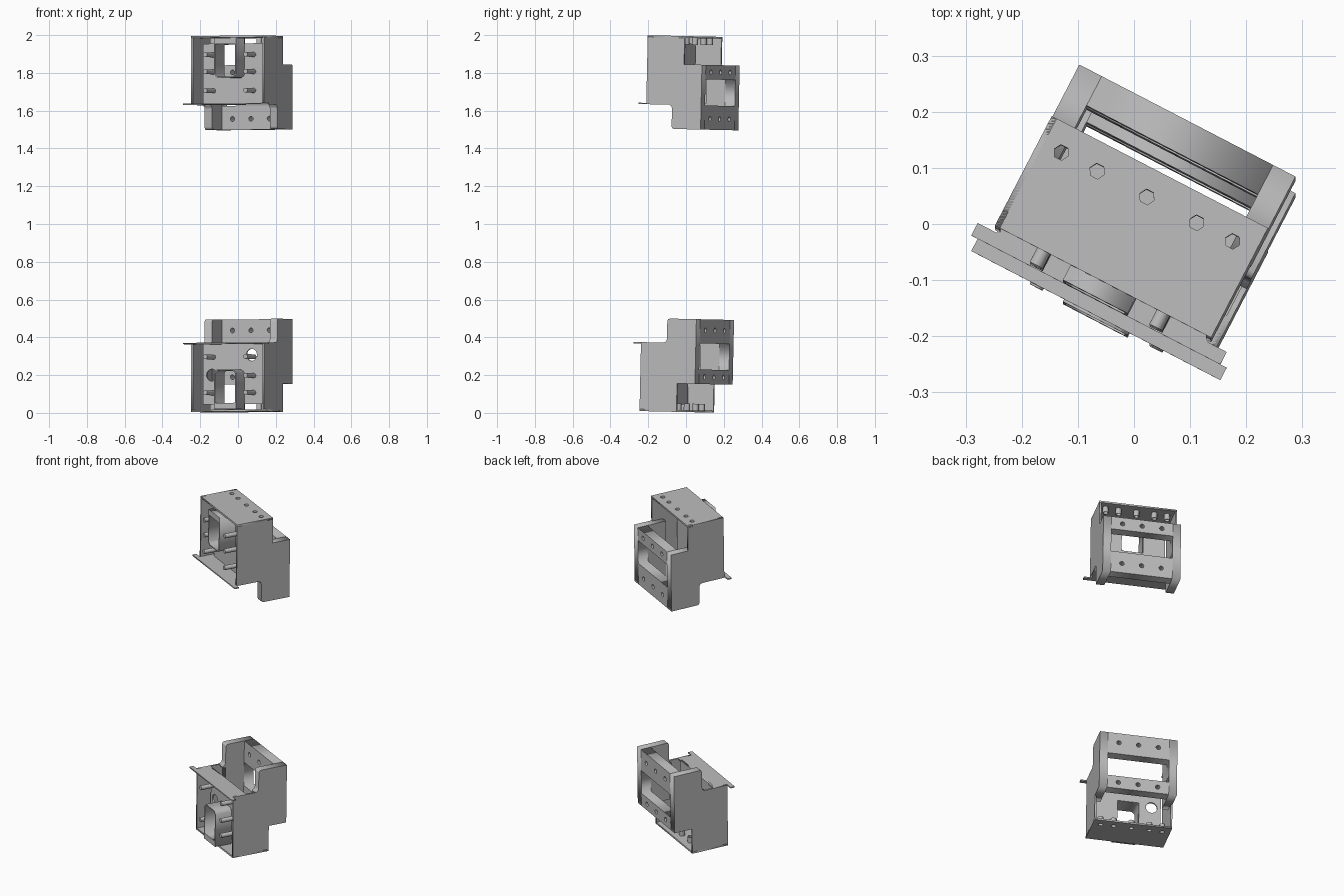
import bpy
from math import radians, sin, cos, pi
from mathutils import Matrix

if "Cube" in bpy.data.objects:
    bpy.data.objects.remove(bpy.data.objects["Cube"], do_unlink=True)

grey = bpy.data.materials.new("plain_grey")
grey.use_nodes = True
COLOUR = (0.5, 0.5, 0.5, 1)
grey.diffuse_color = COLOUR
grey.node_tree.nodes["Principled BSDF"].inputs["Base Color"].default_value = COLOUR

END = 0.995  # half length of the whole pair
PLACE = (Matrix.Translation((0, -0.018, 1)) @ Matrix.Rotation(radians(-1.26), 4, 'X')
         @ Matrix.Rotation(radians(-27.4), 4, 'Z'))

# Drawing planes: across/height, across/depth, depth/height (height runs inward from the end)
FRONT = Matrix(((1, 0, 0, 0), (0, 0, 1, 0), (0, -1, 0, END), (0, 0, 0, 1)))
FLAT = Matrix(((1, 0, 0, 0), (0, 1, 0, 0), (0, 0, -1, END), (0, 0, 0, 1)))
SIDE = Matrix(((0, 0, 1, 0), (1, 0, 0, 0), (0, -1, 0, END), (0, 0, 0, 1)))


def rect(x0, x1, y0, y1):
    return [(x0, y0), (x1, y0), (x1, y1), (x0, y1)]


def disc(x, y, r, sides):
    return [(x + r * cos(2 * pi * i / sides), y + r * sin(2 * pi * i / sides)) for i in range(sides)]


def prism(name, plane, loops, start, stop, flip):
    """Extrude an outline with holes between two levels of a drawing plane."""
    curve = bpy.data.curves.new(name, 'CURVE')
    curve.dimensions = '2D'
    curve.fill_mode = 'BOTH'
    curve.extrude = abs(stop - start) / 2
    for loop in loops:
        spline = curve.splines.new('POLY')
        spline.points.add(len(loop) - 1)
        for point, (x, y) in zip(spline.points, loop):
            point.co = (x, y, 0, 1)
        spline.use_cyclic_u = True
    helper = bpy.data.objects.new(name + "_outline", curve)
    bpy.context.collection.objects.link(helper)
    deps = bpy.context.evaluated_depsgraph_get()
    mesh = bpy.data.meshes.new_from_object(helper.evaluated_get(deps))
    bpy.data.objects.remove(helper, do_unlink=True)
    matrix = (PLACE @ Matrix.Diagonal((1, 1, flip, 1)) @ plane
              @ Matrix.Translation((0, 0, (start + stop) / 2)))
    mesh.transform(matrix)
    if matrix.determinant() < 0:
        mesh.flip_normals()
    mesh.materials.clear()
    mesh.materials.append(grey)
    obj = bpy.data.objects.new(name, mesh)
    bpy.context.collection.objects.link(obj)
    return obj


def build_unit(prefix, flip):
    def part(name, plane, loops, start, stop):
        prism(prefix + name, plane, loops, start, stop, flip)

    # Outer end plate with hexagonal holes and their sleeves
    bolts = [-0.172, -0.1, 0, 0.1, 0.172]
    part("end_plate", FLAT, [rect(-0.217, 0.217, -0.12, 0.1)]
         + [disc(u, 0.05, 0.014, 6) for u in bolts], 0, 0.01)
    for u in bolts:
        part("bolt_sleeve", FLAT, [disc(u, 0.05, 0.017, 6), disc(u, 0.05, 0.014, 6)], 0.01, 0.045)

    # Side walls: thin in front, thick around the rear block
    thin = [(-0.12, 0), (0.1, 0), (0.1, 0.15), (0.034, 0.15), (0.034, 0.365), (-0.12, 0.365)]
    thick = [(0.034, 0.15), (0.207, 0.15), (0.207, 0.493), (0.048, 0.493), (0.038, 0.489),
             (0.034, 0.479), (0.034, 0.385), (0.03, 0.372), (0.018, 0.365), (0.018, 0.355),
             (0.034, 0.355)]
    for s in (-1, 1):
        part("front_side_wall", SIDE, [thin], s * 0.207, s * 0.217)
        part("rear_side_wall", SIDE, [thick], s * 0.172, s * 0.217)

    # Rear wall with window and screw holes
    screws = [disc(u, h, 0.013, 10) for u in (-0.11, 0, 0.11) for h in (0.188, 0.435)]
    part("rear_wall", FRONT, [rect(-0.172, 0.172, 0.15, 0.493),
                              rect(-0.1715, 0.1715, 0.227, 0.365)] + screws, 0.148, 0.207)

    # Inner panel with opening
    lower = flip < 0
    holes = [rect(-0.06, 0.06, 0.045, 0.215)]
    if lower:
        holes += [disc(0.107, 0.3, 0.032, 20), disc(-0.13, 0.195, 0.032, 20)]
    part("inner_panel", FRONT, [rect(-0.182, 0.182, 0.04, 0.365)] + holes, -0.05, -0.04)

    # Chamfered frame around the opening
    outer = [(-0.065, 0.012), (0.065, 0.012), (0.065, 0.205), (0.048, 0.222),
             (-0.048, 0.222), (-0.065, 0.205)]
    inner = [(-0.059, 0.045), (0.059, 0.045), (0.059, 0.202), (0.045, 0.216),
             (-0.045, 0.216), (-0.059, 0.202)]
    part("opening_frame", FRONT, [outer, inner], -0.15, -0.05)

    # Mounting pins
    for u in (-0.12, 0.12):
        for h in (0.1, 0.19, 0.29):
            if not (lower and u < 0 and h == 0.19):
                part("pin", FRONT, [disc(u, h, 0.013, 10)], -0.147, -0.045)

    # Thin flange plate with projecting ears
    part("flange_plate", FLAT, [[(-0.25, -0.148), (0.25, -0.148), (0.25, -0.123), (0.212, -0.123),
                                 (0.212, -0.04), (-0.212, -0.04), (-0.212, -0.123),
                                 (-0.25, -0.123)]], 0.358, 0.365)


build_unit("upper_", 1)
build_unit("lower_", -1)
